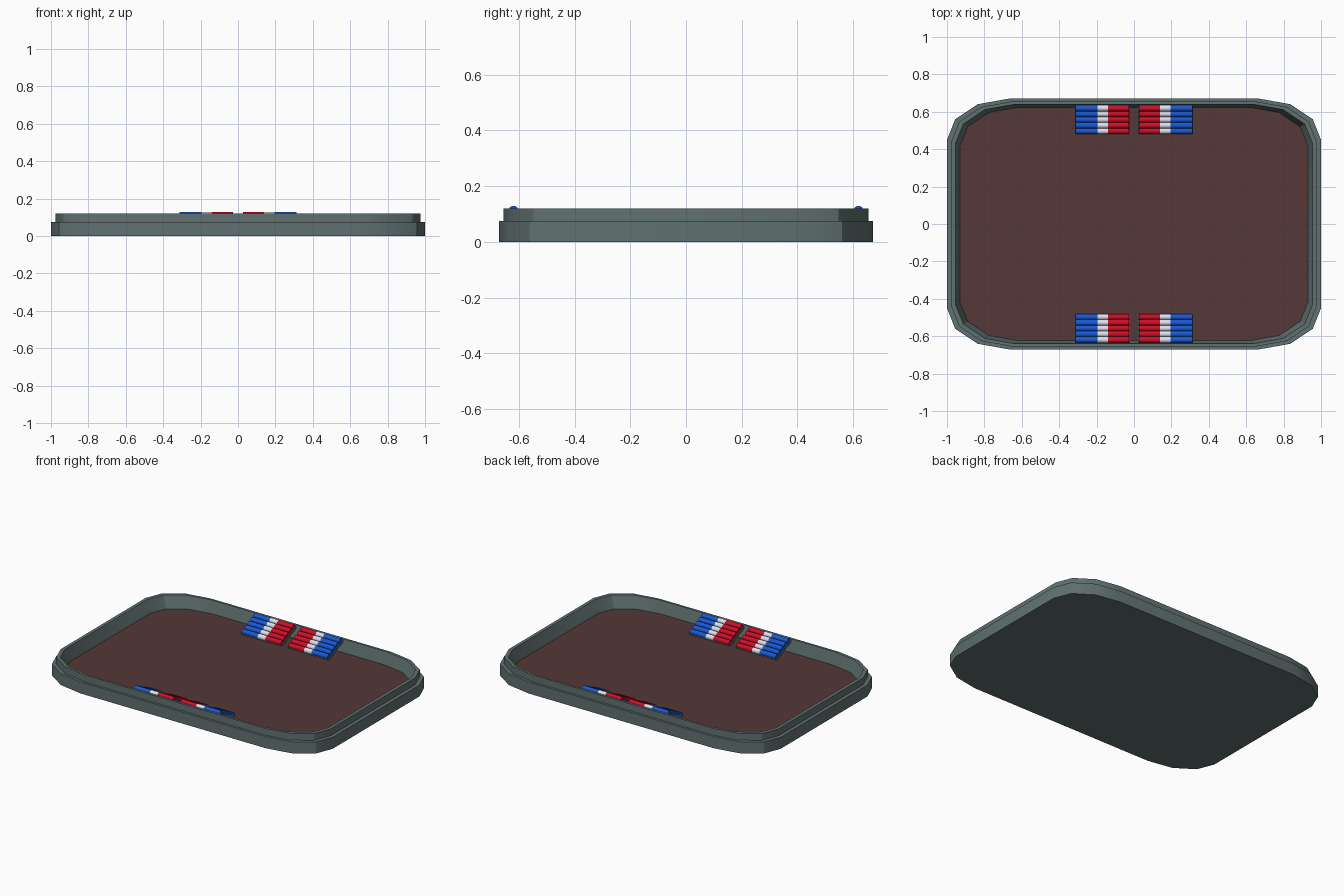
import bpy, bmesh, math
from mathutils import Vector

if "Cube" in bpy.data.objects:
    bpy.data.objects.remove(bpy.data.objects["Cube"])


def material(name, rgb):
    m = bpy.data.materials.new(name)
    m.diffuse_color = (*rgb, 1)
    m.use_nodes = True
    m.node_tree.nodes["Principled BSDF"].inputs["Base Color"].default_value = m.diffuse_color
    return m


RAIL = material("rail_grey", (0.12, 0.165, 0.165))
FELT = material("brown_felt", (0.09, 0.04, 0.038))
BLUE = material("blue", (0.01, 0.1, 0.65))
WHITE = material("white", (0.75, 0.75, 0.85))
RED = material("red", (0.62, 0.005, 0.02))


def add_object(name, bm, mat, smooth=None):
    bmesh.ops.recalc_face_normals(bm, faces=bm.faces)
    me = bpy.data.meshes.new(name)
    bm.to_mesh(me)
    bm.free()
    ob = bpy.data.objects.new(name, me)
    bpy.context.collection.objects.link(ob)
    me.materials.append(mat)
    if smooth:
        bpy.ops.object.select_all(action='DESELECT')
        ob.select_set(True)
        bpy.context.view_layer.objects.active = ob
        bpy.ops.object.shade_smooth_by_angle(angle=math.radians(smooth))
    return ob


def outline(s, z):
    """Rounded rectangle with three-sided corners, scaled by s."""
    pts = []
    for q, (sx, sy) in enumerate([(1, 1), (-1, 1), (-1, -1), (1, -1)]):
        for k in range(4):
            a = math.radians(90 * q + 30 * k)
            pts.append(Vector(((sx * 0.67 + 0.33 * math.cos(a)) * s,
                               (sy * 0.45 + 0.22 * math.sin(a)) * s, z)))
    return pts


def loft(name, rings, mat, cap_first=False):
    bm = bmesh.new()
    loops = [[bm.verts.new(p) for p in outline(s, z)] for s, z in rings]
    for a, b in zip(loops, loops[1:]):
        for i in range(len(a)):
            j = (i + 1) % len(a)
            bm.faces.new((a[i], a[j], b[j], b[i]))
    if cap_first:
        bm.faces.new(loops[0])
    return add_object(name, bm, mat, 32)


def prism(bm, profile, x0, x1):
    """Extrude a (y, z) profile along x."""
    a = [bm.verts.new((x0, y, z)) for y, z in profile]
    b = [bm.verts.new((x1, y, z)) for y, z in profile]
    bm.faces.new(a)
    bm.faces.new(b)
    for i in range(len(a)):
        j = (i + 1) % len(a)
        bm.faces.new((a[i], a[j], b[j], b[i]))


# Table body: stepped outer wall, narrow rim, sloping inner wall
FLOOR = 0.04
loft("table_rail", [(1, 0), (1, 0.075), (0.977, 0.075), (0.977, 0.12),
                    (0.955, 0.12), (0.93, FLOOR)], RAIL, True)

# Playing surface
bm = bmesh.new()
bm.faces.new([bm.verts.new(p) for p in outline(0.93, FLOOR)])
add_object("playing_surface", bm, FELT)

# Chip racks: tilted rows of round chips on a sloping plate, front and back
R = 0.0165
ROWS = [(0.619 - 0.0305 * i, 0.1135 - 0.0142 * i) for i in range(5)]
BANDS = [("red", RED, 0.027, 0.14), ("white", WHITE, 0.14, 0.195), ("blue", BLUE, 0.195, 0.312)]
for side, sy in (("back", 1), ("front", -1)):
    for hand, sx in (("left", -1), ("right", 1)):
        for colour, mat, x0, x1 in BANDS:
            bm = bmesh.new()
            for y, z in ROWS:
                ring = [(sy * (y + R * math.cos(k * math.pi / 5)),
                         z + R * math.sin(k * math.pi / 5)) for k in range(10)]
                prism(bm, ring, sx * x0, sx * x1)
            add_object(f"{colour}_chips_{side}_{hand}", bm, mat, 40)
        plate = [(0.634, 0.117), (0.486, 0.048), (0.486, 0.036), (0.634, 0.1)]
        bm = bmesh.new()
        prism(bm, [(sy * y, z) for y, z in plate], sx * 0.022, sx * 0.316)
        add_object(f"chip_rack_{side}_{hand}", bm, RAIL)
